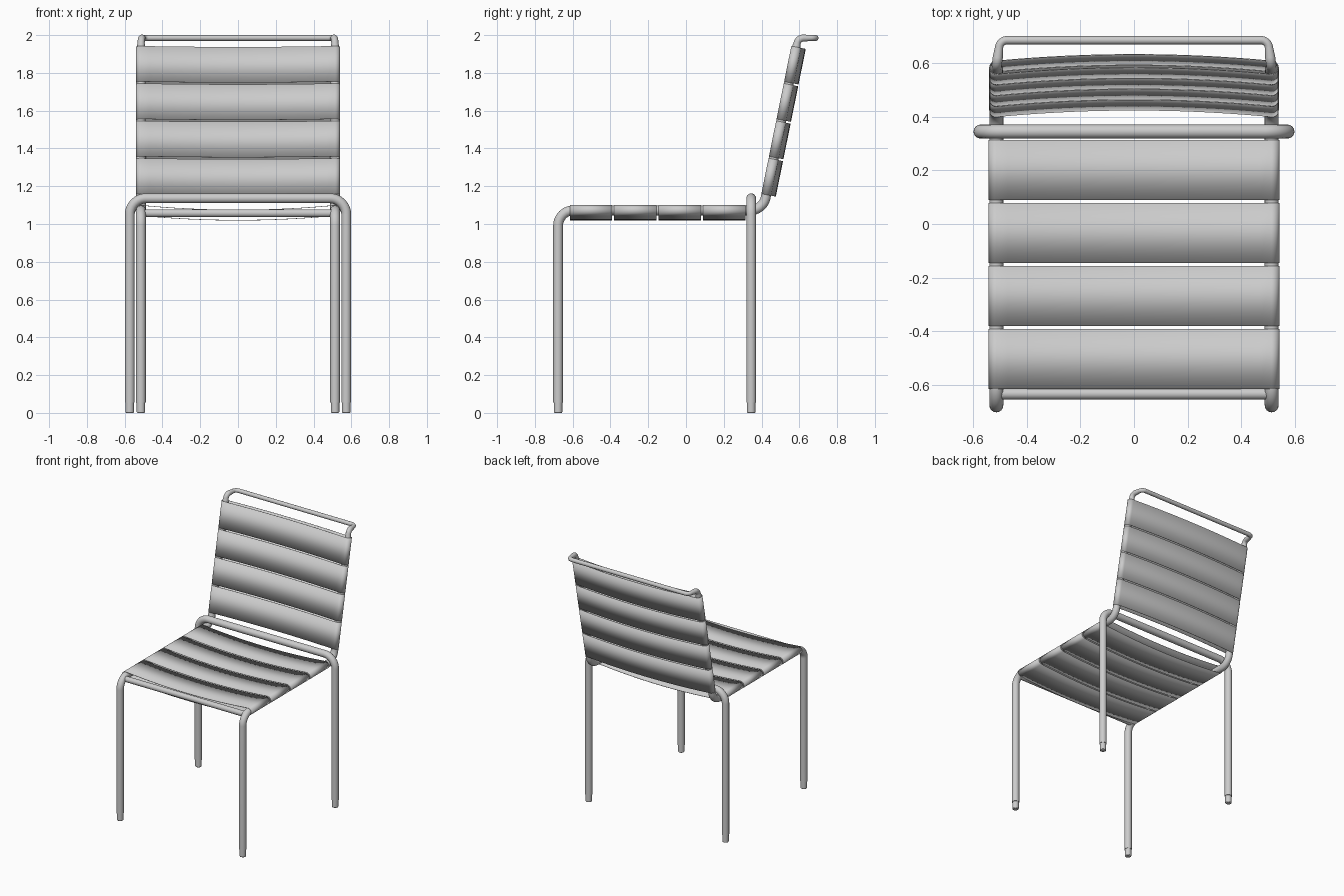
import bpy, bmesh, math
from mathutils import Vector

if "Cube" in bpy.data.objects:
    bpy.data.objects.remove(bpy.data.objects["Cube"])

TUBE = 0.026
X_SIDE = 0.514


def fillet(points, steps=8):
    """Round the corners of a path. Each point is (position, bend radius, tube radius)."""
    out = []
    for i, (p, bend, r) in enumerate(points):
        p = Vector(p)
        if bend == 0:
            out.append((p, r))
            continue
        a = (Vector(points[i - 1][0]) - p).normalized()
        b = (Vector(points[i + 1][0]) - p).normalized()
        half = a.angle(b) / 2
        start, end = p + a * bend / math.tan(half), p + b * bend / math.tan(half)
        centre = p + (a + b).normalized() * bend / math.sin(half)
        for k in range(steps + 1):
            d = start.lerp(end, k / steps) - centre
            out.append((centre + d.normalized() * bend, r))
    return out


def tube(name, points):
    path = fillet(points)
    cu = bpy.data.curves.new(name, 'CURVE')
    cu.dimensions = '3D'
    cu.bevel_depth = 1.0
    cu.bevel_resolution = 6
    cu.use_fill_caps = True
    sp = cu.splines.new('POLY')
    sp.points.add(len(path) - 1)
    for pt, (co, r) in zip(sp.points, path):
        pt.co = (*co, 1)
        pt.radius = r
    ob = bpy.data.objects.new(name, cu)
    bpy.context.collection.objects.link(ob)
    return ob


def mirrored(points):
    return points + [((-p[0], p[1], p[2]), b, r) for p, b, r in reversed(points)]


def slat(name, origin, u, length, r=0.0285, sag=0.025):
    """Fabric loop stretched round both side tubes, open at its edges."""
    prof = []
    n = 24
    xs = [X_SIDE * (2 * k / n - 1) for k in range(n + 1)]
    dip = lambda x: sag * (1 - (x / X_SIDE) ** 2)
    prof += [(x, r - dip(x)) for x in xs]
    prof += [(X_SIDE + r * math.sin(t), r * math.cos(t))
             for t in (math.pi * k / 12 for k in range(1, 12))]
    prof += [(x, -r - dip(x)) for x in reversed(xs)]
    prof += [(-X_SIDE - r * math.sin(t), -r * math.cos(t))
             for t in (math.pi * k / 12 for k in range(1, 12))]
    X = Vector((1, 0, 0))
    nrm = X.cross(u)
    bm = bmesh.new()
    rings = [[bm.verts.new(origin + X * x + nrm * h + u * s) for x, h in prof]
             for s in (0, length)]
    for i in range(len(prof)):
        j = (i + 1) % len(prof)
        bm.faces.new((rings[0][i], rings[0][j], rings[1][j], rings[1][i]))
    # make the outside of the loop face outward
    bm.normal_update()
    bm.faces.ensure_lookup_table()
    if bm.faces[n // 2].normal.dot(nrm) < 0:
        bmesh.ops.reverse_faces(bm, faces=bm.faces[:])
    me = bpy.data.meshes.new(name)
    bm.to_mesh(me)
    bm.free()
    for p in me.polygons:
        p.use_smooth = True
    ob = bpy.data.objects.new(name, me)
    bpy.context.collection.objects.link(ob)
    m = ob.modifiers.new("thickness", 'SOLIDIFY')
    m.thickness = 0.003
    m.offset = -1


# main frame: front leg, seat side, back upright, top rail, mirrored in one run
tube("main_frame", mirrored([
    ((X_SIDE, -0.677, 0.055), 0, TUBE),
    ((X_SIDE, -0.677, 1.072), 0.08, TUBE),
    ((X_SIDE, 0.408, 1.072), 0.085, TUBE),
    ((X_SIDE, 0.580, 1.92), 0, 0.025),
    ((0.512, 0.594, 1.984), 0.035, 0.019),
    ((0.500, 0.686, 1.985), 0.03, 0.0155),
]))

# rear leg hoop passing over the seat tubes
tube("rear_leg_hoop", mirrored([
    ((0.573, 0.345, 0.055), 0, TUBE),
    ((0.573, 0.345, 1.136), 0.085, TUBE),
]))

# front cross bar
tube("front_cross_bar", mirrored([((X_SIDE, -0.634, 1.057), 0, 0.021)]))

# feet plugs
for name, x, y in (("front_foot", X_SIDE, -0.677), ("rear_foot", 0.573, 0.345)):
    for side, sx in (("left", -x), ("right", x)):
        bpy.ops.mesh.primitive_cylinder_add(vertices=20, radius=0.0225, depth=0.07,
                                            location=(sx, y, 0.035))
        ob = bpy.context.object
        ob.name = f"{name}_{side}"
        bv = ob.modifiers.new("bevel", 'BEVEL')
        bv.width = 0.005
        bv.segments = 2
        bpy.ops.object.shade_smooth_by_angle()

# fabric slats of the seat and backrest
back_start = Vector((0, 0.425, 1.155))
back_dir = Vector((0, 0.172, 0.848)).normalized()
for i in range(4):
    slat(f"seat_slat_{i + 1}", Vector((0, -0.615 + i * 0.235, 1.072)), Vector((0, 1, 0)), 0.224)
    slat(f"back_slat_{i + 1}", back_start + back_dir * (i * 0.202), back_dir, 0.192, 0.0265)
